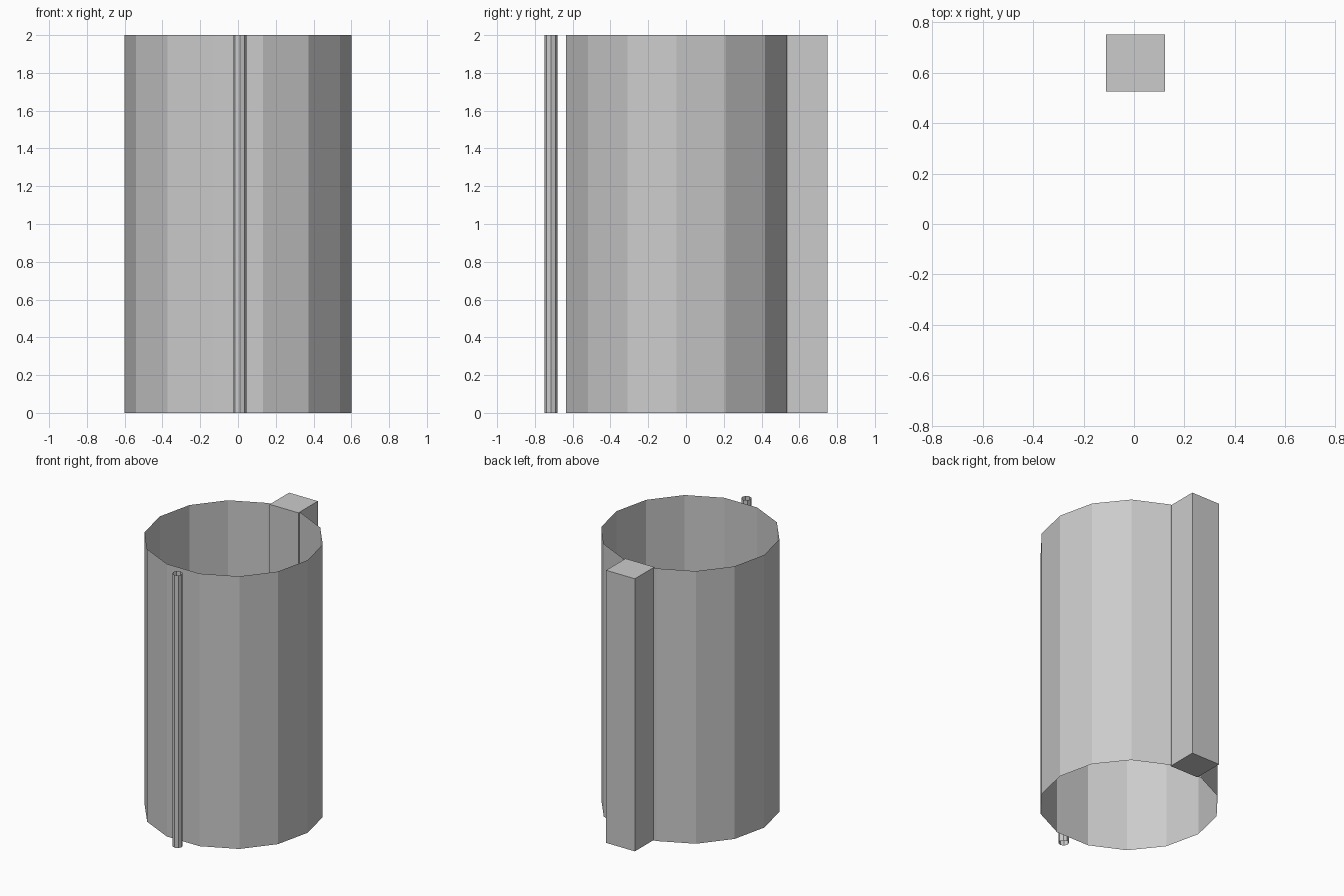
import bpy
import bmesh
import math

cube = bpy.data.objects.get("Cube")
if cube:
    bpy.data.objects.remove(cube, do_unlink=True)

HEIGHT = 2.0

grey = bpy.data.materials.new("plain grey")
grey.use_nodes = True
colour = (0.6, 0.6, 0.6, 1.0)
grey.diffuse_color = colour
grey.node_tree.nodes["Principled BSDF"].inputs["Base Color"].default_value = colour


def extrude_outline(name, outline, capped):
    """Raise a flat outline to full height, with or without end caps."""
    bm = bmesh.new()
    low = [bm.verts.new((x, y, 0)) for x, y in outline]
    high = [bm.verts.new((x, y, HEIGHT)) for x, y in outline]
    for i in range(len(outline)):
        j = (i + 1) % len(outline)
        bm.faces.new((low[i], low[j], high[j], high[i]))
    if capped:
        bm.faces.new(low[::-1])
        bm.faces.new(high)
    mesh = bpy.data.meshes.new(name)
    bm.to_mesh(mesh)
    bm.free()
    mesh.materials.append(grey)
    obj = bpy.data.objects.new(name, mesh)
    bpy.context.collection.objects.link(obj)
    return obj


def polygon(cx, cy, radius, sides):
    angles = [2 * math.pi * i / sides for i in range(sides)]
    return [(cx + radius * math.cos(a), cy + radius * math.sin(a)) for a in angles]


# Large open tube, a single thin wall
extrude_outline("tube_wall", polygon(0, -0.05, 0.6, 14), False)

# Thin open rod standing just in front of the wall
extrude_outline("front_rod", polygon(0.01, -0.715, 0.035, 8), False)

# Square post against the back of the wall
left, right, front, back = 0.123, -0.11, 0.525, 0.75
extrude_outline("back_post", [(right, front), (left, front), (left, back), (right, back)], True)
